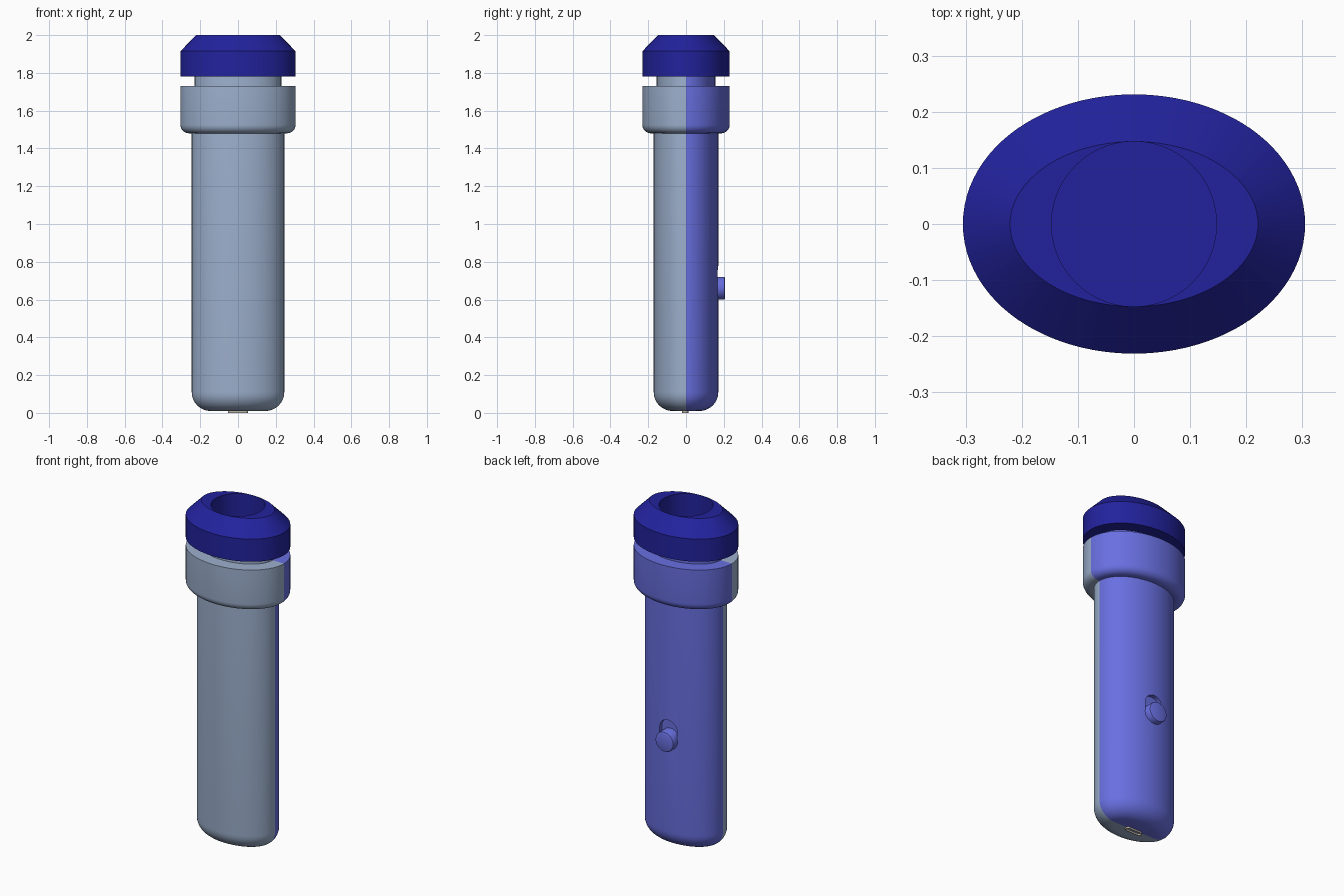
import bpy, bmesh, math
from math import cos, sin, pi

if "Cube" in bpy.data.objects:
    bpy.data.objects.remove(bpy.data.objects["Cube"])

A, B = 0.245, 0.171          # body ellipse half sizes
SEG = 48                     # segments per half turn


def material(name, rgb):
    m = bpy.data.materials.new(name)
    m.diffuse_color = (*rgb, 1)
    m.use_nodes = True
    m.node_tree.nodes["Principled BSDF"].inputs["Base Color"].default_value = m.diffuse_color
    return m


def finish(name, bm, mat=None):
    bmesh.ops.recalc_face_normals(bm, faces=bm.faces)
    me = bpy.data.meshes.new(name)
    bm.to_mesh(me)
    bm.free()
    ob = bpy.data.objects.new(name, me)
    bpy.context.collection.objects.link(ob)
    if mat:
        me.materials.append(mat)
    shade(ob)
    return ob


def shade(ob):
    ob.data.shade_smooth()
    ob.data.set_sharp_from_angle(angle=math.radians(30))


def ring(out, z, a0=0.0, sweep=2 * pi):
    """Ellipse offset outwards by a constant distance."""
    n = round(SEG * sweep / pi)
    count = n if sweep > 6 else n + 1
    pts = []
    for i in range(count):
        t = a0 + sweep * i / n
        k = out / math.hypot(B * cos(t), A * sin(t))
        pts.append((A * cos(t) + k * B * cos(t), B * sin(t) + k * A * sin(t), z))
    return pts


def loft(name, rings, mat, closed=True):
    bm = bmesh.new()
    vs = [[bm.verts.new(p) for p in r] for r in rings]
    n = len(vs[0])
    for lo, hi in zip(vs, vs[1:]):
        for i in range(n if closed else n - 1):
            j = (i + 1) % n
            bm.faces.new((lo[i], lo[j], hi[j], hi[i]))
    bm.faces.new(vs[0])
    bm.faces.new(vs[-1])
    if not closed:           # flat face along the seam
        bm.faces.new([r[0] for r in vs] + [r[-1] for r in reversed(vs)])
    return finish(name, bm, mat)


def stadium(name, r, half, place, d0, d1, mat=None, bevel=0.0, recess=0.0):
    """Slot-shaped prism; place(u, v, depth) maps it into space, d1 is the outer end."""
    bm = bmesh.new()
    n = 20
    uv = [(r * cos(pi * i / n - pi / 2) + half, r * sin(pi * i / n - pi / 2)) for i in range(n + 1)]
    uv += [(-u, -v) for u, v in uv]
    levels = [(1, d0), (1, d1)]
    if bevel:
        levels = [(1, d0), (1, d1 - bevel), (1 - 0.3 * bevel / r, d1 - 0.3 * bevel), (1 - bevel / r, d1)]
    if recess:
        levels += [(0.75, d1), (0.75, d1 + (d0 - d1) * recess)]
    vs = []
    for s, d in levels:
        row = []
        for u, v in uv:
            c = math.copysign(half, u) if abs(u) > 1e-9 else 0
            row.append(bm.verts.new(place(c + (u - c) * s, v * s, d)))
        vs.append(row)
    m = len(uv)
    for lo, hi in zip(vs, vs[1:]):
        for i in range(m):
            bm.faces.new((lo[i], lo[(i + 1) % m], hi[(i + 1) % m], hi[i]))
    bm.faces.new(vs[0])
    bm.faces.new(vs[-1])
    bmesh.ops.remove_doubles(bm, verts=bm.verts, dist=1e-5)
    return finish(name, bm, mat)


grey_blue = material("grey_blue", (0.34, 0.44, 0.62))
violet = material("violet_blue", (0.14, 0.16, 0.75))
navy = material("navy", (0.016, 0.016, 0.34))
metal = material("port_metal", (0.5, 0.46, 0.38))

# Body profile as (outset, height): rounded foot, shaft, collar, neck
FOOT, FIL = 0.1, 0.045
profile = [(-FOOT + FOOT * sin(i * pi / 16), 0.01 + FOOT - FOOT * cos(i * pi / 16)) for i in range(9)]
profile += [(0, 1.48)]
profile += [(0.06 - FIL + FIL * sin(i * pi / 12), 1.48 + FIL - FIL * cos(i * pi / 12)) for i in range(7)]
profile += [(0.06, 1.73), (-0.016, 1.73), (-0.016, 1.785)]

# Two half shells meeting at y = 0
loft("front_shell", [ring(o, z, pi, pi) for o, z in profile], grey_blue, False)
back = loft("back_shell", [ring(o, z, 0, pi) for o, z in profile], violet, False)

# Sliding switch: shallow slot in the back shell with a round button
cutter = stadium("slot_cutter", 0.058, 0.03, lambda u, v, d: (v, d, 0.69 + u), 0.145, 0.3)
mod = back.modifiers.new("slot", 'BOOLEAN')
mod.object = cutter
mod.solver = 'EXACT'
bpy.context.view_layer.objects.active = back
bpy.ops.object.modifier_apply(modifier="slot")
shade(back)
bpy.data.objects.remove(cutter)
stadium("slide_button", 0.06, 1e-6, lambda u, v, d: (u, d, 0.66 + v), 0.14, 0.207, violet, bevel=0.008)

# Charging port under the foot
stadium("charging_port", 0.016, 0.038, lambda u, v, d: (u, v - 0.004, d), 0.03, 0.0, metal, recess=0.5)

# Cap: bevelled elliptical collar with a round well
R = 0.147
circle = [(R * cos(pi * i / SEG), R * sin(pi * i / SEG)) for i in range(2 * SEG)]
cap = [ring(0.06, 1.78), ring(0.06, 1.915), ring(-0.024, 2.0)]
cap += [[(x, y, z) for x, y in circle] for z in (2.0, 1.8)]
loft("cap", cap, navy)
